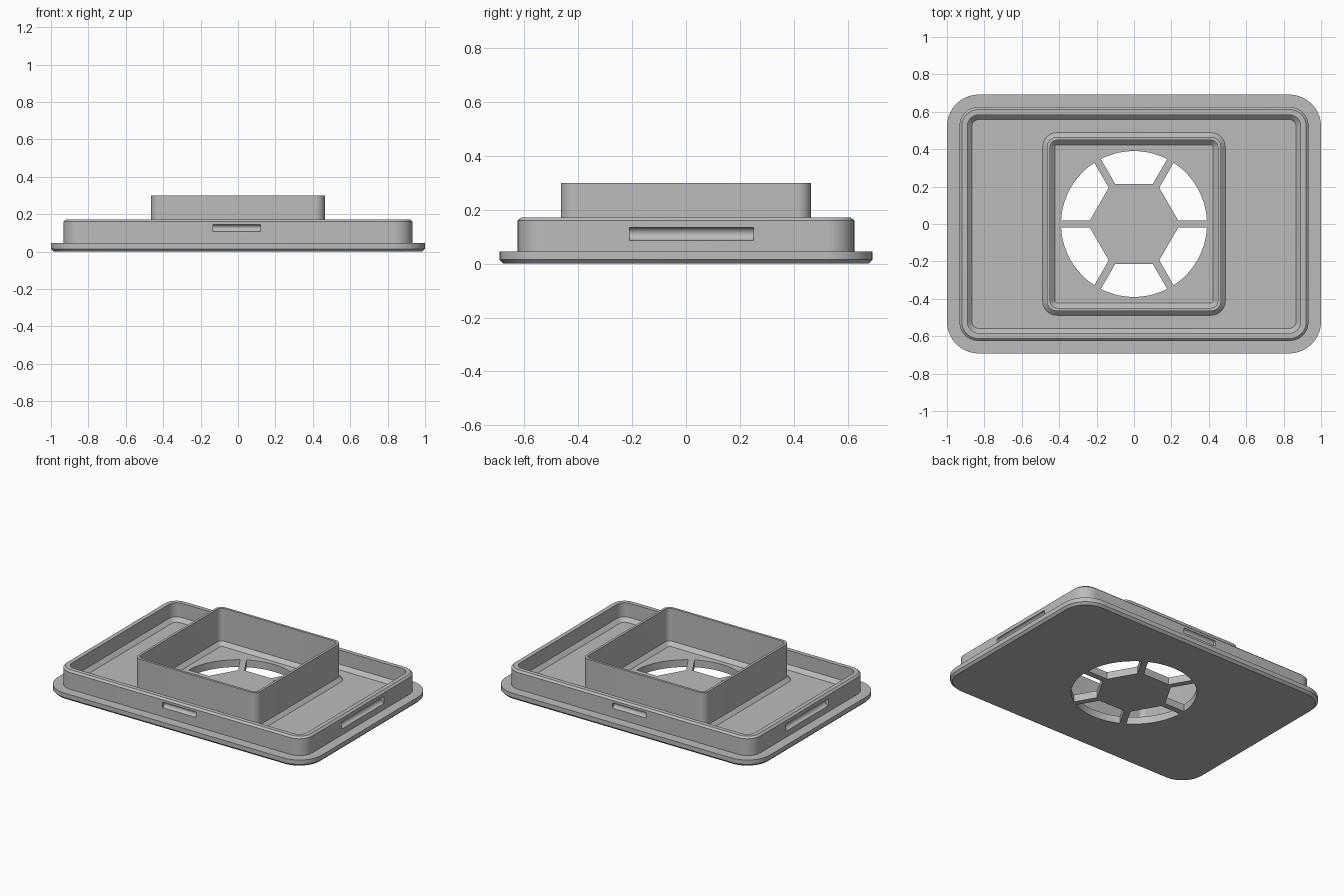
import bpy, bmesh, math
from mathutils import Matrix, Vector

cube = bpy.data.objects.get("Cube")
if cube:
    bpy.data.objects.remove(cube, do_unlink=True)

grey = bpy.data.materials.new("plain_grey")
grey.use_nodes = True
GREY = (0.5, 0.5, 0.5, 1.0)
grey.diffuse_color = GREY
grey.node_tree.nodes["Principled BSDF"].inputs["Base Color"].default_value = GREY


def make_object(name, bm):
    bmesh.ops.recalc_face_normals(bm, faces=bm.faces[:])
    mesh = bpy.data.meshes.new(name)
    bm.to_mesh(mesh)
    bm.free()
    mesh.materials.append(grey)
    obj = bpy.data.objects.new(name, mesh)
    bpy.context.collection.objects.link(obj)
    return obj


def activate(obj):
    bpy.ops.object.select_all(action='DESELECT')
    obj.select_set(True)
    bpy.context.view_layer.objects.active = obj


def rounded_ring(bm, hx, hy, r, z, steps=10):
    """Ring of vertices around a rounded rectangle with half sizes hx, hy."""
    ring = []
    for k, (sx, sy) in enumerate([(1, 1), (-1, 1), (-1, -1), (1, -1)]):
        for i in range(steps + 1):
            a = math.pi / 2 * (k + i / steps)
            ring.append(bm.verts.new((sx * (hx - r) + r * math.cos(a),
                                      sy * (hy - r) + r * math.sin(a), z)))
    return ring


def loft(name, sections, capped):
    bm = bmesh.new()
    rings = [rounded_ring(bm, *s) for s in sections]
    n = len(rings[0])
    for a, b in zip(rings, rings[1:]):
        for i in range(n):
            j = (i + 1) % n
            bm.faces.new((a[i], a[j], b[j], b[i]))
    if capped:
        bm.faces.new(rings[0])
        bm.faces.new(rings[-1])
    return make_object(name, bm)


FLOOR = 0.05

# Flanged plate with raised rim and recessed floor: (half x, half y, corner radius, z)
tray = loft("tray", [
    (0.985, 0.677, 0.155, 0.0),
    (1.0, 0.692, 0.17, 0.015),
    (1.0, 0.692, 0.17, 0.045),
    (0.933, 0.625, 0.10, 0.045),
    (0.933, 0.625, 0.10, 0.16),
    (0.92, 0.612, 0.087, 0.172),
    (0.891, 0.583, 0.06, 0.172),
    (0.891, 0.583, 0.06, FLOOR + 0.025),
    (0.866, 0.558, 0.035, FLOOR),
], True)

# Square collar standing on the floor, chamfered where it meets it
collar = loft("collar", [
    (0.488, 0.488, 0.075, FLOOR),
    (0.465, 0.465, 0.052, FLOOR + 0.023),
    (0.465, 0.465, 0.052, 0.30),
    (0.448, 0.448, 0.037, 0.30),
    (0.448, 0.448, 0.037, FLOOR + 0.025),
    (0.423, 0.423, 0.014, FLOOR),
], False)

# Vent openings: six sectors between a hexagonal hub and a circle
R, APOTHEM, HALF_SPOKE = 0.39, 0.214, 0.02
edge_y = APOTHEM * math.tan(math.radians(30)) - HALF_SPOKE / math.cos(math.radians(30))
half_arc = math.radians(30) - math.asin(HALF_SPOKE / R)
profile = [(APOTHEM, edge_y), (APOTHEM, -edge_y)]
for i in range(13):
    a = half_arc * (i / 6 - 1)
    profile.append((R * math.cos(a), R * math.sin(a)))
bm = bmesh.new()
for k in range(6):
    turn = Matrix.Rotation(math.radians(30 + 60 * k), 3, 'Z')
    face = bm.faces.new([bm.verts.new(turn @ Vector((x, y, -0.1))) for x, y in profile])
    top = bmesh.ops.extrude_face_region(bm, geom=[face])["geom"]
    bmesh.ops.translate(bm, vec=(0, 0, 0.3),
                        verts=[v for v in top if isinstance(v, bmesh.types.BMVert)])
vent_cutter = make_object("vent_cutter", bm)

# Round-bottomed grooves in the four outer sides of the rim
bm = bmesh.new()
for side in (-1, 1):
    for axis, radius, length, centre in (
            ('Y', 0.0185, 0.255, (-0.007, side * 0.625, 0.1255)),
            ('X', 0.024, 0.46, (side * 0.933, 0.02, 0.111))):
        place = Matrix.Translation(centre) @ Matrix.Rotation(
            math.pi / 2, 4, 'Y' if axis == 'Y' else 'X')
        bmesh.ops.create_cone(bm, cap_ends=True, segments=32, radius1=radius,
                              radius2=radius, depth=length, matrix=place)
groove_cutter = make_object("groove_cutter", bm)

# Cut the tray and discard the cutters
for cutter in (vent_cutter, groove_cutter):
    cutter.hide_render = True
    mod = tray.modifiers.new(cutter.name, 'BOOLEAN')
    mod.operation = 'DIFFERENCE'
    mod.solver = 'EXACT'
    mod.object = cutter
    activate(tray)
    bpy.ops.object.modifier_apply(modifier=mod.name)
    bpy.data.objects.remove(cutter, do_unlink=True)

for obj in (tray, collar):
    activate(obj)
    bpy.ops.object.shade_smooth_by_angle(angle=math.radians(30))
